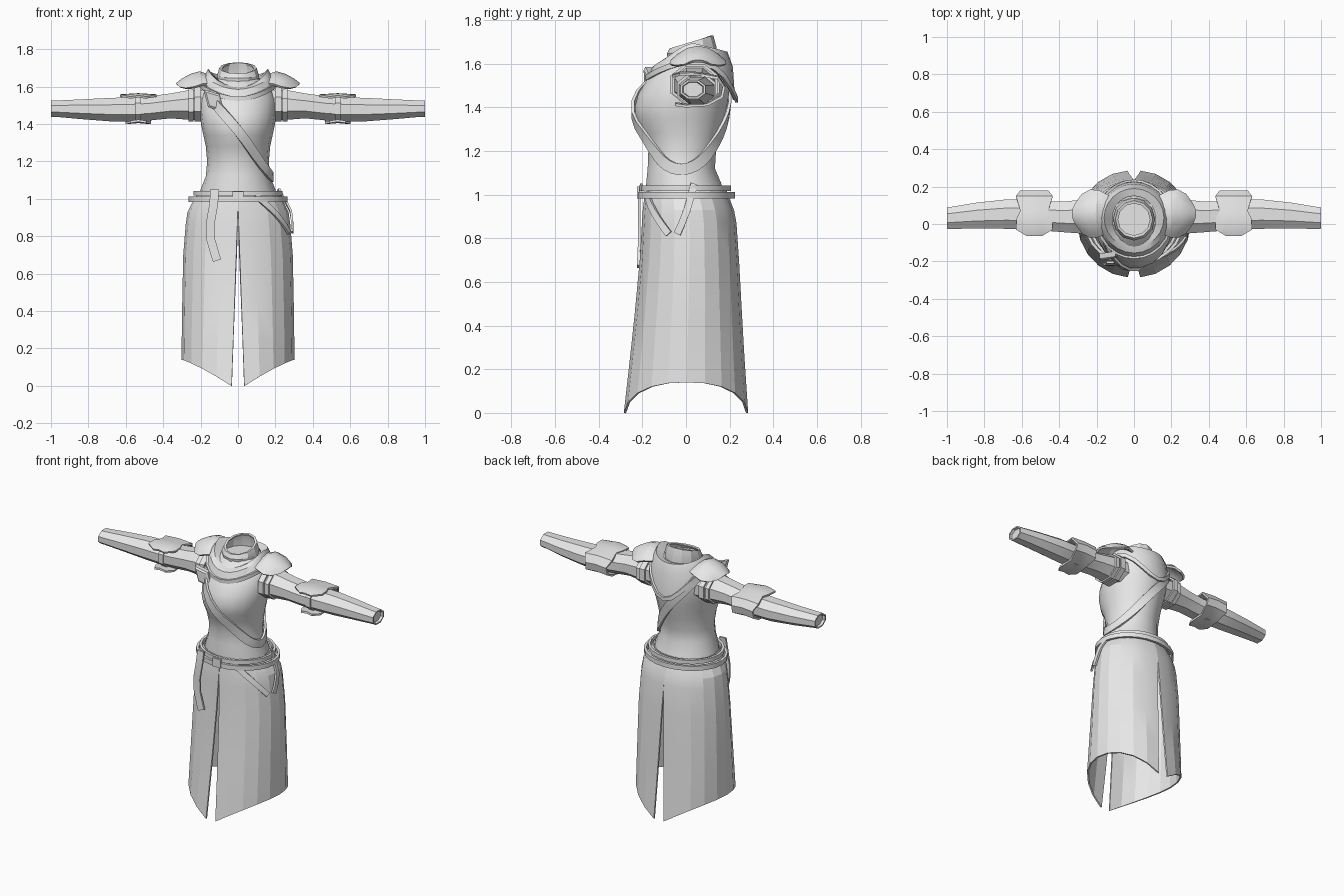
import bpy, bmesh, math
from mathutils import Vector

if "Cube" in bpy.data.objects:
    bpy.data.objects.remove(bpy.data.objects["Cube"])

cloth = bpy.data.materials.new("plain grey")
cloth.diffuse_color = (0.8, 0.8, 0.8, 1)
cloth.use_nodes = True
cloth.node_tree.nodes["Principled BSDF"].inputs["Base Color"].default_value = cloth.diffuse_color


def loft(name, rings, closed=True, caps=False, thick=0, mirror=False, loop=False, angle=28):
    """Skin a list of point rings; closed joins each ring, loop joins last ring to first."""
    bm = bmesh.new()
    vs = [[bm.verts.new(p) for p in r] for r in rings]
    n, m = len(rings[0]), len(rings)
    for i in range(m if loop else m - 1):
        a, b = vs[i], vs[(i + 1) % m]
        for j in range(n if closed else n - 1):
            k = (j + 1) % n
            bm.faces.new((a[j], a[k], b[k], b[j]))
    if caps:
        bm.faces.new(vs[0])
        bm.faces.new(vs[-1])
    bmesh.ops.recalc_face_normals(bm, faces=bm.faces)
    if thick:
        bmesh.ops.solidify(bm, geom=bm.faces[:], thickness=thick)
        bmesh.ops.recalc_face_normals(bm, faces=bm.faces)
    me = bpy.data.meshes.new(name)
    bm.to_mesh(me)
    bm.free()
    me.materials.append(cloth)
    ob = bpy.data.objects.new(name, me)
    bpy.context.collection.objects.link(ob)
    bpy.ops.object.select_all(action='DESELECT')
    bpy.context.view_layer.objects.active = ob
    ob.select_set(True)
    bpy.ops.object.shade_smooth_by_angle(angle=math.radians(angle))
    if mirror:
        ob.modifiers.new("mirror", 'MIRROR').use_axis[0] = True
    return ob


def ribbon(name, pts, half, thick=0.012, loop=False, mirror=False, normal=None):
    """Flat strap along a path, facing away from the body axis."""
    pts = [Vector(p) for p in pts]
    rings, n = [], len(pts)
    for i, p in enumerate(pts):
        a = pts[(i - 1) % n] if loop or i else p
        b = pts[(i + 1) % n] if loop or i < n - 1 else p
        t = (b - a).normalized()
        out = Vector(normal) if normal else Vector((p.x, p.y - 0.0, 0)).normalized()
        w = t.cross(out).normalized() * half
        o = out * thick / 2
        rings.append([p + w + o, p - w + o, p - w - o, p + w - o])
    return loft(name, rings, caps=not loop, loop=loop, mirror=mirror)


def interp(table, z):
    """Table rows (z, half width, front y, back y), rising z."""
    z = min(max(z, table[0][0]), table[-1][0])
    for a, b in zip(table, table[1:]):
        if z <= b[0]:
            f = (z - a[0]) / (b[0] - a[0])
            return [u + (v - u) * f for u, v in zip(a[1:], b[1:])]


def oval(hw, yf, yb, ang, grow=0.0):
    return ((hw + grow) * math.cos(ang),
            (yf + yb) / 2 + ((yb - yf) / 2 + grow) * math.sin(ang))


def angles(n):
    return [2 * math.pi * i / n for i in range(n)]


# Torso with bust and waist
TORSO = [(1.00, .205, -.185, .175), (1.05, .200, -.185, .165), (1.12, .172, -.178, .135),
         (1.20, .165, -.175, .140), (1.28, .172, -.200, .160), (1.34, .185, -.230, .175),
         (1.40, .198, -.238, .190), (1.46, .205, -.222, .200), (1.53, .205, -.180, .205),
         (1.59, .180, -.130, .195), (1.64, .120, -.070, .140)]
loft("torso", [[(*oval(h, f, b, a), z) for a in angles(18)] for z, h, f, b in TORSO], caps=True)

# Skirt halves with front and back slits and a pointed hem
SKIRT = [(0.0, .300, -.285, .285), (.14, .302, -.270, .275), (.35, .300, -.245, .262),
         (.70, .293, -.212, .243), (.85, .282, -.203, .235), (.93, .270, -.198, .220),
         (.98, .245, -.192, .200), (1.04, .208, -.188, .180)]


def skirt_pt(a, z, grow=0.0):
    h, f, b = interp(SKIRT, z)
    slit = max(0, .97 - z) * .035 if a < 0 else max(0, .88 - z) * .04
    x, y = oval(h, f, b, a, grow)
    c = max(0, math.cos(a))
    return Vector((slit + (h + grow - slit) * c, y, z))


rows = [1.04, .98, .93, .87, .70, .45, .25, None]
skirt = []
for z in rows:
    ring = []
    for i in range(11):
        a = math.radians(-90 + 18 * i)
        zz = z
        if z is None:
            x = skirt_pt(a, .1).x
            zz = .14 - .16 * max(0, 1 - x / .302) ** 1.2
        ring.append(skirt_pt(a, zz))
    skirt.append(ring)
loft("skirt_panels", skirt, closed=False, thick=.010, mirror=True, angle=16)

# Belt in two bands and its buckle
for name, z, g, half in (("belt_upper", 1.03, .016, .013), ("belt_lower", .998, .022, .015)):
    h, f, b = interp(SKIRT, z)
    ribbon(name, [(*oval(h, f, b, a, g), z) for a in angles(24)], half, .016, loop=True)
ribbon("belt_buckle", [(-.03, -.218, 1.01), (.03, -.218, 1.01)], .028, .012, normal=(0, -1, 0))

# Hanging belt tails
ribbon("front_tail", [(-.125, -.205, 1.05), (-.13, -.215, .97), (-.148, -.214, .87), (-.145, -.214, .78),
                      (-.125, -.217, .71), (-.112, -.219, .67)], .023, normal=(0, -1, 0))
for name, a0, a1, z0 in (("side_tail_front", -66, -24, 1.02), ("side_tail_back", 12, -14, 1.05)):
    pts = []
    for i in range(7):
        t = i / 6
        pts.append(skirt_pt(math.radians(a0 + (a1 - a0) * t), z0 + (.82 - z0) * t, .014))
    ribbon(name, pts, .016)

# Diagonal chest strap wrapped around the body, with a diamond buckle
path = []
for a in angles(32):
    z = 1.365 - .25 * math.cos(a)
    path.append((*oval(*interp(TORSO, z), a, .010), z))
ribbon("chest_strap", path, .026, .014, loop=True)
h, f, b = interp(TORSO, 1.53)
loft("strap_buckle", [[(-.13 + s * dx, y + dx * .15, 1.525 + s * dz)
                       for dx, dz in ((-.055, .06), (.03, .035), (.055, -.06), (-.03, -.035))]
                      for s, y in ((1, -.150), (1, -.178), (.75, -.186))], caps=True)

# Cowl draped over the shoulders, pointed at front and back
cowl = [[], [], [], []]
for a in angles(24):
    s = math.sin(a)
    fr, bk = max(0, -s), max(0, s)
    cowl[0].append((*oval(.195, -.175, .225, a), 1.605 - .07 * fr ** 2 - .17 * bk ** 3))
    cowl[1].append((*oval(.180, -.155, .215, a), 1.655 - .07 * fr ** 2 - .07 * bk ** 2))
    cowl[2].append((*oval(.160, -.125, .190, a), 1.695 - .10 * fr ** 1.5 - .04 * bk))
    cowl[3].append((*oval(.115, -.080, .150, a), 1.645 - .04 * fr))
loft("cowl", cowl, thick=.010)
hem = [(p[0] * 1.02, p[1] * 1.03, p[2]) for p in cowl[0]]
ribbon("cowl_border", hem, .012, .012, loop=True)

# Open standing collar, higher at the back
collar = []
for h, f, b, z, tilt in ((.105, -.08, .14, 1.60, 0), (.112, -.088, .14, 1.66, .015),
                         (.100, -.075, .125, 1.70, .03), (.085, -.06, .11, 1.698, .03)):
    collar.append([(*oval(h, f, b, a), z + tilt * math.sin(a)) for a in angles(12)])
loft("collar", collar, thick=.008)


def arm_ring(x, yc, zc, ry, rz, n=8):
    return [(x, yc + ry * math.cos(a + math.pi / 8), zc + rz * math.sin(a + math.pi / 8))
            for a in angles(n)]


# Sleeves with recessed cuffs
ARM = [(.15, .04, 1.50, .10, .088), (.26, .04, 1.502, .10, .086), (.36, .038, 1.497, .09, .072),
       (.47, .042, 1.484, .085, .070), (.56, .050, 1.478, .088, .070), (.68, .053, 1.477, .085, .068),
       (.84, .045, 1.479, .075, .057), (.975, .033, 1.482, .064, .047), (1.0, .032, 1.482, .062, .047),
       (1.0, .032, 1.482, .052, .038), (.985, .032, 1.482, .048, .034)]
loft("sleeves", [arm_ring(*r) for r in ARM], caps=True, mirror=True)

# Bands around the armholes and elbow straps
for name, x, w, yc, zc, ry, rz in (("armhole_band", .215, .018, .04, 1.505, .122, .100),
                                   ("upper_arm_band", .252, .013, .04, 1.50, .112, .094),
                                   ("elbow_strap", .535, .017, .048, 1.482, .096, .080)):
    loft(name, [arm_ring(x + dx, yc, zc, ry - d, rz - d)
                for dx, d in ((-w, .014), (-w, 0), (w, 0), (w, .014))], mirror=True, loop=True)

# Elbow guards wrapping over the top, back and bottom: (y, z, half width)
GUARD = [(-.065, 1.553, .04), (-.03, 1.563, .098), (.03, 1.565, .095), (.07, 1.560, .075),
         (.15, 1.545, .098), (.18, 1.50, .075), (.17, 1.45, .080), (.10, 1.412, .065),
         (.00, 1.405, .068), (-.05, 1.412, .040)]
loft("elbow_guards", [[(.533 + u * w, y, z - .006 * abs(u)) for u in (-1, -.5, 0, .5, 1)]
                      for y, z, w in GUARD], closed=False, thick=.012, mirror=True)

# Shoulder pads: (x, crown height, half depth, drop at the edges)
PAD = [(.155, 1.665, .100, .045), (.205, 1.682, .125, .065), (.255, 1.668, .130, .068),
       (.300, 1.643, .105, .050), (.332, 1.618, .060, .020)]
loft("shoulder_pads", [[(x - .02 * u * u, .055 + u * d, z - drop * u * u)
                        for u in (-1, -.75, -.4, 0, .4, .75, 1)] for x, z, d, drop in PAD],
     closed=False, thick=.014, mirror=True)
